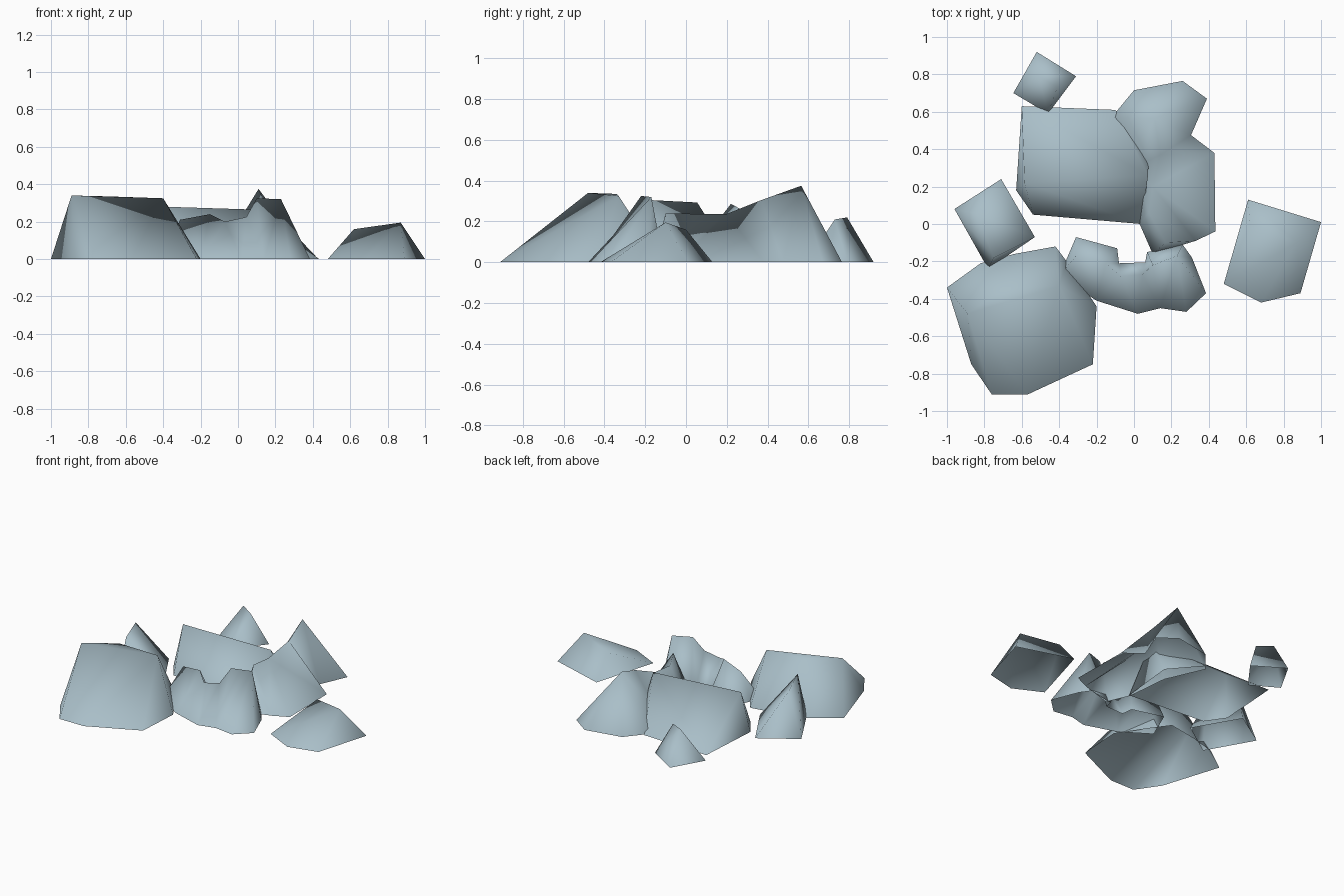
import bpy, bmesh
from mathutils import Vector
from mathutils.geometry import delaunay_2d_cdt

if "Cube" in bpy.data.objects:
    bpy.data.objects.remove(bpy.data.objects["Cube"])

stone = bpy.data.materials.new("blue_grey_stone")
stone.diffuse_color = (0.40, 0.52, 0.58, 1)
stone.use_nodes = True
stone.node_tree.nodes["Principled BSDF"].inputs["Base Color"].default_value = stone.diffuse_color


def finish(name, bm):
    bmesh.ops.recalc_face_normals(bm, faces=bm.faces)
    if sum(f.normal.z for f in bm.faces) < 0:
        bmesh.ops.reverse_faces(bm, faces=bm.faces)
    for f in bm.faces:
        f.smooth = True
    me = bpy.data.meshes.new(name)
    bm.to_mesh(me)
    bm.free()
    me.materials.append(stone)
    ob = bpy.data.objects.new(name, me)
    bpy.context.collection.objects.link(ob)


def hull_rock(name, base, tops):
    """Convex boulder: hull of ground outline and peaks, open underneath."""
    bm = bmesh.new()
    for x, y in base:
        bm.verts.new((x, y, 0))
    for p in tops:
        bm.verts.new(p)
    bmesh.ops.convex_hull(bm, input=bm.verts)
    under = [f for f in bm.faces if all(v.co.z < 1e-5 for v in f.verts)]
    bmesh.ops.delete(bm, geom=under, context='FACES')
    loose = [v for v in bm.verts if not v.link_faces]
    bmesh.ops.delete(bm, geom=loose, context='VERTS')
    finish(name, bm)


def ridge_rock(name, base, tops, ridges=()):
    """Concave boulder: ground outline triangulated up to its peaks,
    with edges forced along the given ridges (pairs of peak numbers)."""
    pts = [(x, y, 0) for x, y in base] + tops
    n = len(base)
    edges = [(i, (i + 1) % n) for i in range(n)]
    edges += [(n + a, n + b) for a, b in ridges]
    co, _, faces, orig, _, _ = delaunay_2d_cdt(
        [Vector(p[:2]) for p in pts], edges, [], 1, 1e-5)
    bm = bmesh.new()
    vs = [bm.verts.new((c.x, c.y, pts[o[0]][2] if o else 0))
          for c, o in zip(co, orig)]
    for f in faces:
        bm.faces.new([vs[i] for i in f])
    finish(name, bm)


# Large front-left boulder
hull_rock("front_left_boulder",
          [(-1, -.34), (-.87, -.75), (-.76, -.912), (-.57, -.912), (-.22, -.75),
           (-.2, -.44), (-.36, -.2), (-.42, -.12), (-.64, -.16), (-.82, -.21)],
          [(-.89, -.48, .34), (-.69, -.34, .335), (-.40, -.33, .325)])

# Large back-left boulder
hull_rock("back_left_boulder",
          [(-.63, .18), (-.6, .63), (-.1, .61), (.08, .4), (.04, 0), (-.54, .05)],
          [(-.585, .22, .286), (.075, .26, .265)])

# Back-right boulder: tall peak joined to a lower shoulder
ridge_rock("back_right_boulder",
           [(-.12, .57), (0, .715), (.26, .765), (.39, .67), (.305, .475),
            (.43, .38), (.435, -.04), (.33, -.09), (.1, -.16), (.03, 0), (.0, .3)],
           [(.11, .565, .375), (.14, .37, .305), (.10, .2, .237),
            (.08, .06, .237), (.17, -.1, .24)],
           [(0, 1), (1, 2), (2, 3), (3, 4)])

# Small double-peaked boulder in front
ridge_rock("front_middle_boulder",
           [(-.40, -.28), (-.37, -.21), (-.31, -.07), (-.09, -.13), (-.08, -.21),
            (.06, -.205), (.07, -.15), (.26, -.11), (.31, -.18), (.385, -.37),
            (.28, -.47), (.14, -.45), (.02, -.48), (-.2, -.41)],
           [(-.31, -.17, .21), (-.15, -.21, .24), (-.07, -.28, .2),
            (.045, -.27, .225), (.10, -.22, .325), (.23, -.17, .32)],
           [(0, 1), (1, 2), (2, 3), (3, 4), (4, 5)])

# Outlying stones
hull_rock("right_stone",
          [(.61, .13), (1, .01), (.89, -.37), (.68, -.42), (.48, -.32)],
          [(.62, .0, .16), (.87, -.1, .195)])
hull_rock("left_stone",
          [(-.96, .08), (-.71, .24), (-.53, -.07), (-.78, -.24)],
          [(-.75, -.18, .305), (-.84, .055, .293)])
hull_rock("back_stone",
          [(-.645, .7), (-.52, .92), (-.31, .79), (-.46, .59)],
          [(-.41, .73, .21), (-.51, .79, .22)])
